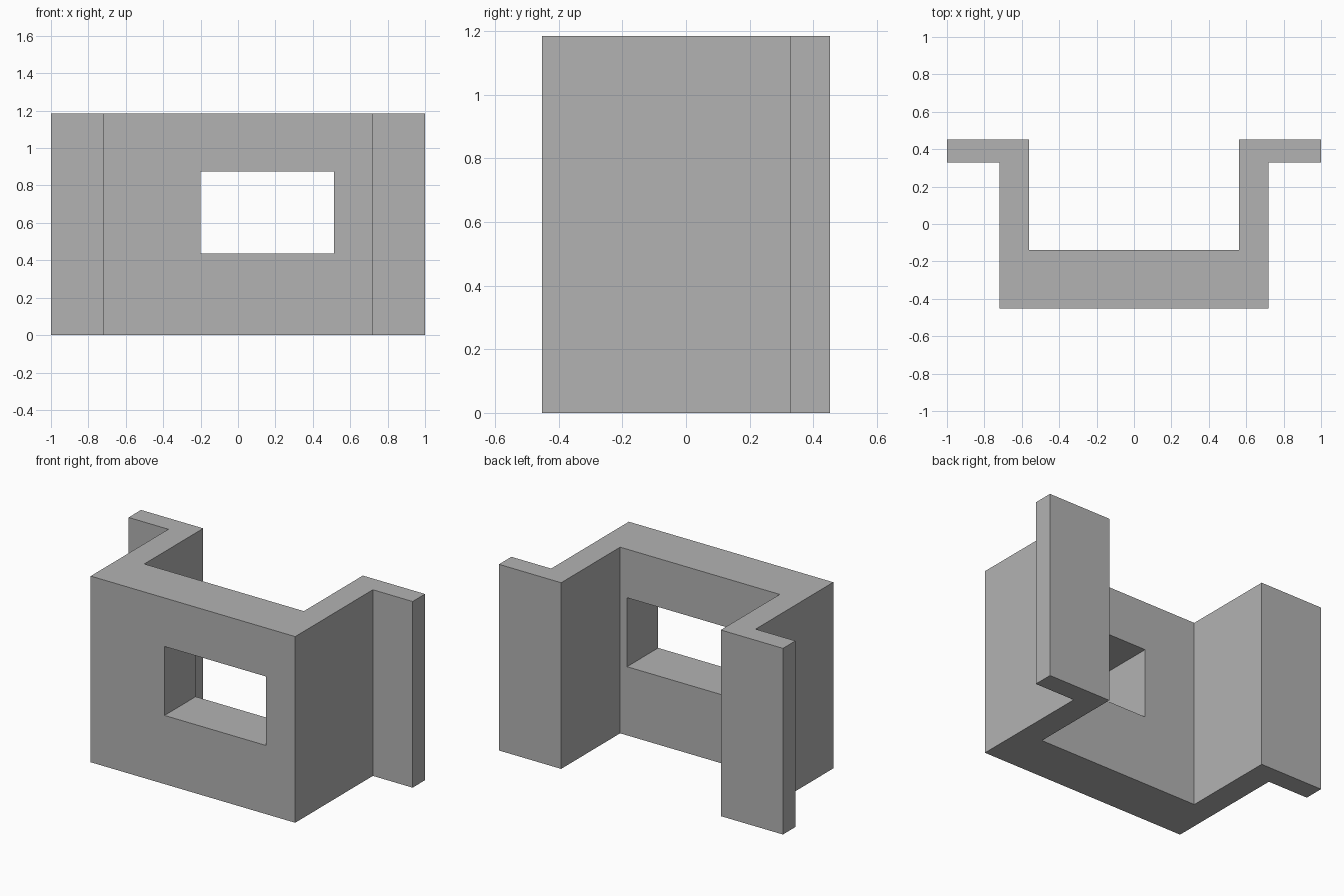
import bpy
import bmesh

cube = bpy.data.objects.get("Cube")
if cube:
    bpy.data.objects.remove(cube, do_unlink=True)

HEIGHT = 1.185
GREY = (0.45, 0.45, 0.45, 1.0)

grey = bpy.data.materials.new("plain grey")
grey.use_nodes = True
grey.diffuse_color = GREY
grey.node_tree.nodes["Principled BSDF"].inputs["Base Color"].default_value = GREY


def prism(name, outline, bottom, top):
    """Extrude a flat outline upwards into a closed solid."""
    bm = bmesh.new()
    face = bm.faces.new([bm.verts.new((x, y, bottom)) for x, y in outline])
    result = bmesh.ops.extrude_face_region(bm, geom=[face])
    raised = [v for v in result["geom"] if isinstance(v, bmesh.types.BMVert)]
    bmesh.ops.translate(bm, verts=raised, vec=(0, 0, top - bottom))
    bmesh.ops.recalc_face_normals(bm, faces=bm.faces)
    mesh = bpy.data.meshes.new(name)
    bm.to_mesh(mesh)
    bm.free()
    mesh.materials.append(grey)
    obj = bpy.data.objects.new(name, mesh)
    bpy.context.collection.objects.link(obj)
    return obj


# Bay wall: half of the plan, from front corner to flange to inner corner
half = [(0.72, -0.453), (0.72, 0.328), (1, 0.328),
        (1, 0.453), (0.562, 0.453), (0.562, -0.14)]
plan = half + [(-x, y) for x, y in reversed(half)]
wall = prism("bay_wall", plan, 0, HEIGHT)

# Window opening through the front wall
opening = [(-0.2, -0.6), (0.513, -0.6), (0.513, 0), (-0.2, 0)]
cutter = prism("window_cutter", opening, 0.437, 0.876)
cutter.hide_render = True
cutter.hide_set(True)

cut = wall.modifiers.new("window_opening", 'BOOLEAN')
cut.operation = 'DIFFERENCE'
cut.solver = 'EXACT'
cut.object = cutter

# Bake the cut and drop the helper
bpy.context.view_layer.objects.active = wall
wall.select_set(True)
bpy.ops.object.modifier_apply(modifier=cut.name)
bpy.data.objects.remove(cutter, do_unlink=True)
